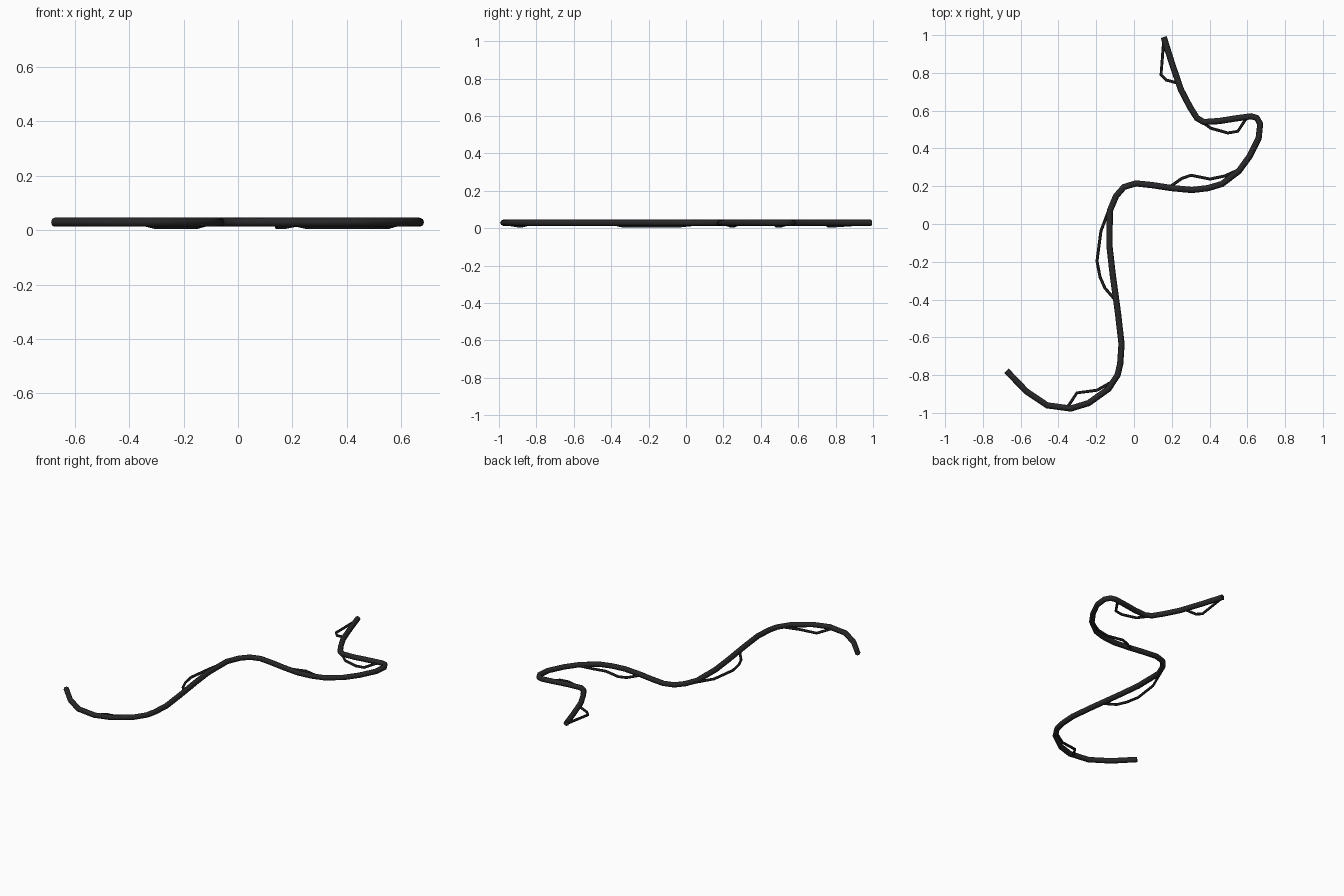
import bpy

if "Cube" in bpy.data.objects:
    bpy.data.objects.remove(bpy.data.objects["Cube"])

mat = bpy.data.materials.new("dark rubber")
mat.diffuse_color = (0.021, 0.021, 0.023, 1)
mat.use_nodes = True
mat.node_tree.nodes["Principled BSDF"].inputs["Base Color"].default_value = mat.diffuse_color


def tube(name, pts, radius, res):
    """Capped tube swept along a 3D polyline, turned into a mesh."""
    cu = bpy.data.curves.new(name, 'CURVE')
    cu.dimensions = '3D'
    cu.bevel_depth = radius
    cu.bevel_resolution = res
    cu.use_fill_caps = True
    sp = cu.splines.new('POLY')
    sp.points.add(len(pts) - 1)
    for p, co in zip(sp.points, pts):
        p.co = (*co, 1)
    sp.use_smooth = True
    cu.materials.append(mat)
    ob = bpy.data.objects.new(name, cu)
    bpy.context.collection.objects.link(ob)
    bpy.ops.object.select_all(action='DESELECT')
    ob.select_set(True)
    bpy.context.view_layer.objects.active = ob
    bpy.ops.object.convert(target='MESH')
    bpy.ops.object.shade_smooth_by_angle(angle=0.9)


# Main cable lying on the ground
cable = [(.157, .99), (.201, .85), (.249, .71), (.296, .62), (.333, .561), (.368, .54),
         (.45, .545), (.545, .56), (.62, .57), (.65, .562), (.668, .53), (.66, .455),
         (.613, .36), (.555, .28), (.466, .212), (.392, .19), (.307, .18), (.2, .19),
         (.095, .206), (.01, .215), (-.053, .196), (-.095, .148), (-.128, .07),
         (-.13, -.116), (-.113, -.265), (-.085, -.47), (-.066, -.635), (-.073, -.74),
         (-.087, -.8), (-.135, -.873), (-.24, -.948), (-.335, -.977), (-.46, -.96),
         (-.57, -.886), (-.675, -.777)]
tube("main_cable", [(x, y, .029) for x, y in cable], .0165, 2)

# Thin loose strands that sag out of the cable and rejoin it
strands = [
    [(.158, .98), (.143, .79), (.17, .762), (.238, .745)],
    [(.35, .548), (.407, .507), (.497, .482), (.55, .491), (.595, .56)],
    [(.195, .2), (.254, .242), (.302, .258), (.402, .238), (.48, .254), (.56, .29)],
    [(-.127, .09), (-.175, -.037), (-.196, -.196), (-.18, -.28), (-.154, -.339), (-.106, -.395)],
    [(-.354, -.972), (-.302, -.894), (-.196, -.88), (-.1, -.826)],
]
for i, s in enumerate(strands):
    last = len(s) - 1
    pts = [(x, y, .024 if k in (0, last) else .011) for k, (x, y) in enumerate(s)]
    tube(f"loose_strand_{i + 1}", pts, .008, 1)
